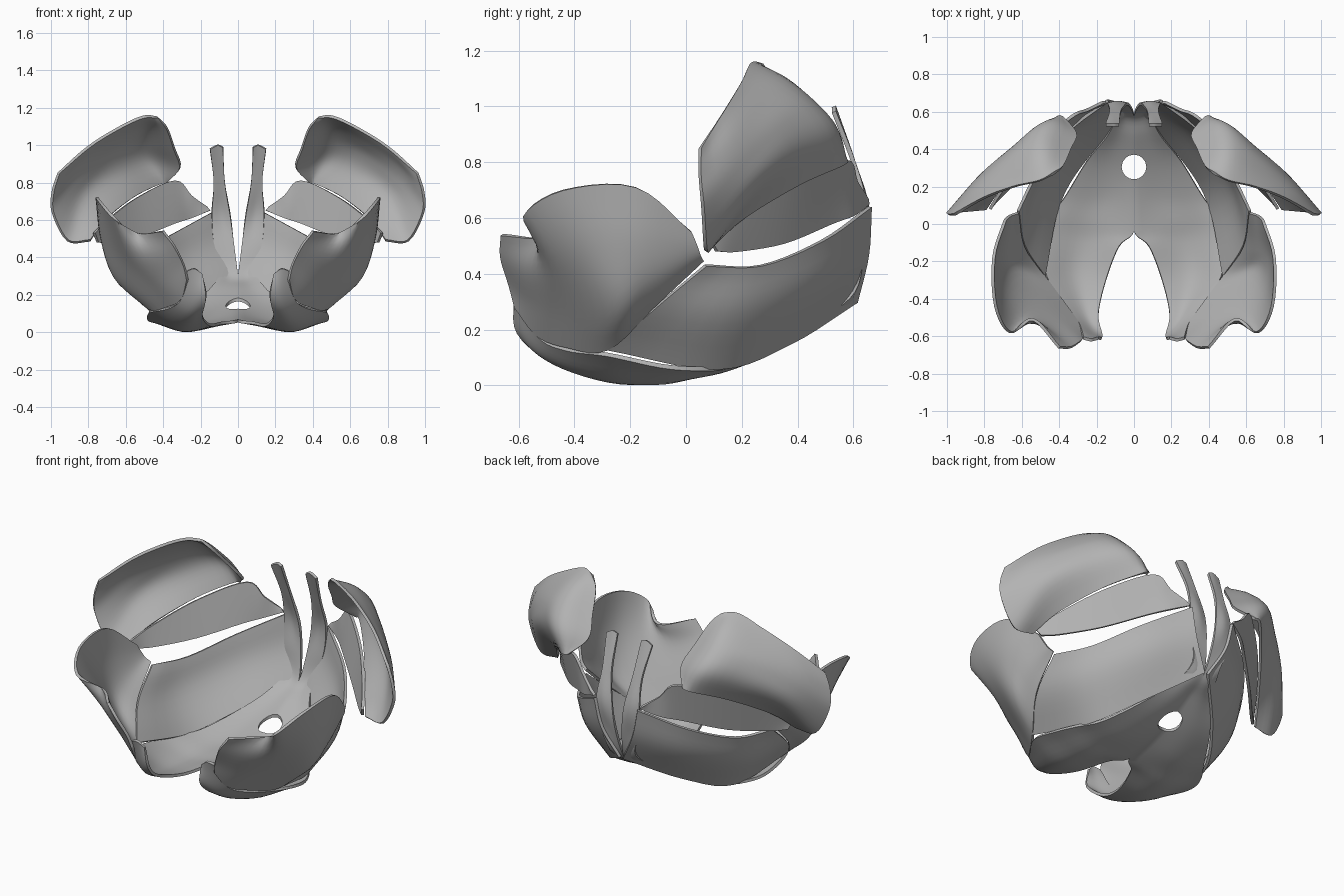
import bpy
import bmesh
import math
from mathutils import Vector

default_cube = bpy.data.objects.get("Cube")
if default_cube:
    bpy.data.objects.remove(default_cube, do_unlink=True)

STEPS = 5
THICKNESS = 0.016

grey = bpy.data.materials.new("plain grey")
grey.use_nodes = True
grey_colour = (0.45, 0.45, 0.45, 1)
grey.diffuse_color = grey_colour
grey.node_tree.nodes["Principled BSDF"].inputs["Base Color"].default_value = grey_colour


def smooth_path(points):
    """Catmull-Rom curve that passes through every given point."""
    first = points[0] * 2 - points[1]
    last = points[-1] * 2 - points[-2]
    padded = [first] + list(points) + [last]
    result = []
    for i in range(1, len(padded) - 2):
        before, start, end, after = padded[i - 1:i + 3]
        for step in range(STEPS):
            t = step / STEPS
            linear = (end - before) * t
            square = (before * 2 - start * 5 + end * 4 - after) * t ** 2
            cubic = (start * 3 - before - end * 3 + after) * t ** 3
            result.append(start + (linear + square + cubic) / 2)
    result.append(points[-1].copy())
    return result


def apply_modifiers(plate):
    bpy.ops.object.select_all(action='DESELECT')
    plate.select_set(True)
    bpy.context.view_layer.objects.active = plate
    for name in [modifier.name for modifier in plate.modifiers]:
        bpy.ops.object.modifier_apply(modifier=name)
    bpy.ops.object.shade_smooth_by_angle(angle=math.radians(40))


def curved_plate(name, sections, cutter=None):
    """Loft a thin mirrored plate through sections given in hundredths."""
    curves = [smooth_path([Vector(p) / 100 for p in section]) for section in sections]
    lines = [smooth_path(line) for line in zip(*curves)]
    bm = bmesh.new()
    grid = []
    for line in lines:
        for point in line:
            point.x = max(point.x, 0)
        grid.append([bm.verts.new(point) for point in line])
    for line, following in zip(grid, grid[1:]):
        for i in range(len(line) - 1):
            bm.faces.new((line[i], line[i + 1], following[i + 1], following[i]))
    mesh = bpy.data.meshes.new(name)
    bm.to_mesh(mesh)
    bm.free()
    mesh.materials.append(grey)
    plate = bpy.data.objects.new(name, mesh)
    bpy.context.collection.objects.link(plate)
    mirror = plate.modifiers.new("both sides", 'MIRROR')
    mirror.use_clip = True
    mirror.merge_threshold = 0.002
    shell = plate.modifiers.new("thickness", 'SOLIDIFY')
    shell.thickness = THICKNESS
    shell.offset = 0
    if cutter:
        hole = plate.modifiers.new("hole", 'BOOLEAN')
        hole.operation = 'DIFFERENCE'
        hole.solver = 'EXACT'
        hole.object = cutter
    apply_modifiers(plate)
    return plate


# Rounded hole near the back of the floor
bpy.ops.mesh.primitive_cylinder_add(vertices=16, radius=0.066, depth=0.5, location=(0, 0.305, 0.15))
hole_cutter = bpy.context.object
hole_cutter.hide_render = True

# Floor with a front arch, curled front tips and two tall rear prongs
curved_plate("floor_plate", [
    [(19, -61, 31), (23, -62, 34), (27, -61, 33)],
    [(17, -60, 19), (23, -57, 17), (30, -53, 18)],
    [(19, -48, 9), (27, -46, 8), (37, -43, 13)],
    [(15, -30, 4), (31, -27, 2), (47, -28, 11)],
    [(8, -12, 5), (28, -10, 1), (48, -9, 7)],
    [(0, -4, 6), (24, 2, 3), (44, 4, 6)],
    [(0, 14, 9), (17, 15, 6), (36, 16, 7)],
    [(0, 30, 14), (13, 32, 13), (25, 34, 14)],
    [(0, 47, 23), (7, 48, 23), (14, 48, 24)],
    [(0, 58, 30), (5, 59, 31), (9, 60, 34)],
    [(2, 63, 46), (7, 63, 47), (13, 63, 48)],
    [(4, 64, 62), (9, 65, 63), (14, 64, 64)],
    [(7, 60, 80), (10, 60, 80), (13, 60, 80)],
    [(8, 53, 99), (11, 53, 100), (15, 53, 98)],
], hole_cutter)
bpy.data.objects.remove(hole_cutter, do_unlink=True)

# Broad wall panels wrapping from the sides to the back
curved_plate("rear_side_panels", [
    [(14, 66, 64), (36, 49, 52), (52, 27, 43), (62, 7, 43)],
    [(10, 65, 47), (33, 46, 35), (51, 19, 26), (59, -11, 28)],
    [(1, 61, 30), (24, 37, 15), (40, 11, 6), (48, -28, 13)],
])

# Narrow strips above the wall panels
curved_plate("upper_strips", [
    [(17, 65, 67), (25, 61, 73), (34, 57, 81), (54, 39, 72), (70, 19, 60), (77, 8, 53)],
    [(15, 65, 65), (25, 60, 61), (34, 52, 58), (52, 35, 51), (68, 18, 48), (75, 11, 48)],
])

# Large flared wings with an inward flange
curved_plate("upper_wings", [
    [(38, 57, 80), (31, 48, 88), (34, 40, 98), (38, 31, 109), (43, 27, 115)],
    [(42, 56, 79), (47, 54, 91), (50, 47, 100), (51, 36, 109), (51, 23, 115)],
    [(56, 40, 72), (64, 41, 85), (67, 36, 95), (67, 28, 102), (64, 20, 109)],
    [(71, 20, 60), (82, 24, 71), (86, 21, 80), (86, 17, 89), (80, 14, 99)],
    [(79, 8, 49), (91, 7, 49), (99, 6, 64), (99, 5, 75), (96, 5, 85)],
])

# Front cheek plates with a scooped upper rim
curved_plate("front_side_plates", [
    [(27, -61, 28), (29, -63, 36), (34, -66, 46), (40, -66, 54)],
    [(30, -53, 18), (38, -53, 28), (47, -55, 42), (54, -51, 53)],
    [(37, -43, 14), (48, -43, 27), (59, -46, 42), (66, -58, 61)],
    [(48, -28, 13), (64, -26, 28), (70, -34, 48), (74, -44, 70)],
    [(59, -12, 28), (68, -14, 38), (73, -18, 52), (75, -18, 71)],
    [(62, 6, 45), (65, 5, 47), (67, 4, 50), (69, 2, 55)],
])
